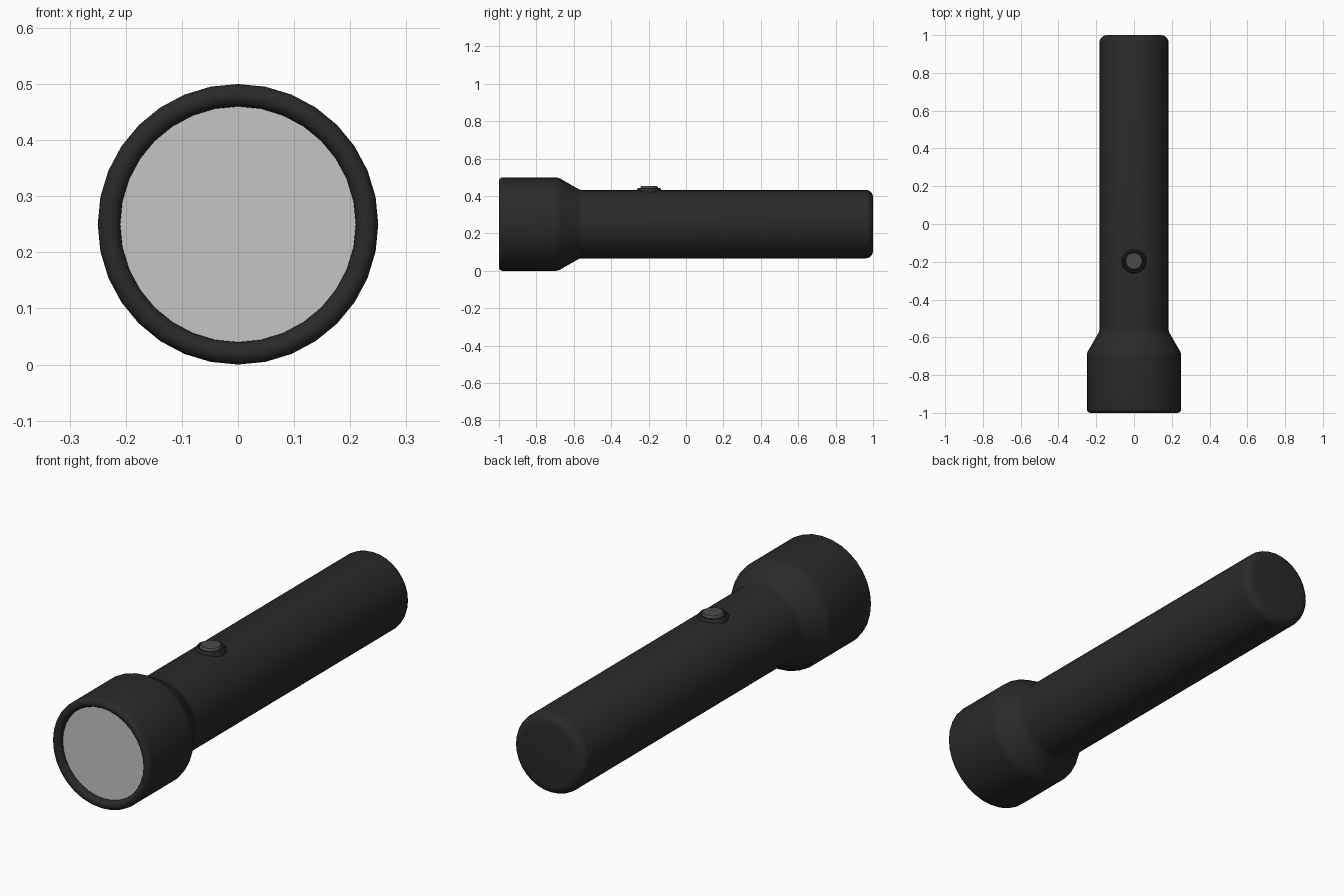
import bpy, bmesh, math

default = bpy.data.objects.get("Cube")
if default:
    bpy.data.objects.remove(default, do_unlink=True)


def material(name, grey):
    mat = bpy.data.materials.new(name)
    mat.use_nodes = True
    colour = (grey, grey, grey, 1)
    mat.diffuse_color = colour
    mat.node_tree.nodes["Principled BSDF"].inputs["Base Color"].default_value = colour
    return mat


black = material("matte black", 0.023)
dark_grey = material("button grey", 0.07)
lens_grey = material("lens grey", 0.56)

SIDES = 32
AXIS_Z = 0.25


def arc(r, a, radius, start, end, steps=4):
    """Rounded corner as (radius, along) points, centred on (r, a)."""
    angles = [math.radians(start + (end - start) * i / steps) for i in range(steps + 1)]
    return [(r + radius * math.cos(t), a + radius * math.sin(t)) for t in angles]


def lathe(name, profile, mat, place):
    """Revolve (radius, along) points; place maps (u, v, along) to a position."""
    bm = bmesh.new()
    rings = []
    for r, a in profile:
        if r == 0:
            rings.append([bm.verts.new(place(0, 0, a))] * SIDES)
        else:
            rings.append([bm.verts.new(place(r * math.cos(t), r * math.sin(t), a))
                          for t in (math.tau * i / SIDES for i in range(SIDES))])
    for low, high in zip(rings, rings[1:]):
        for i in range(SIDES):
            j = (i + 1) % SIDES
            corners = dict.fromkeys((low[i], low[j], high[j], high[i]))
            bm.faces.new(list(corners))
    bmesh.ops.recalc_face_normals(bm, faces=bm.faces)
    mesh = bpy.data.meshes.new(name)
    bm.to_mesh(mesh)
    bm.free()
    mesh.materials.append(mat)
    obj = bpy.data.objects.new(name, mesh)
    bpy.context.collection.objects.link(obj)
    bpy.ops.object.select_all(action="DESELECT")
    obj.select_set(True)
    bpy.context.view_layer.objects.active = obj
    bpy.ops.object.shade_smooth_by_angle(angle=math.radians(40))
    return obj


def along_body(u, v, a):
    return (u, a, AXIS_Z + v)


def on_top(u, v, a):
    return (u, v - 0.197, a)


# Head, flared neck, barrel and tail in one turned casing, closed behind the lens
casing = [(0, -0.955), (0.21, -0.955), (0.21, -0.98)]
casing += arc(0.23, -0.98, 0.02, 180, 360, 8)
casing += arc(0.19, -0.70, 0.06, 0, 35)
casing += arc(0.233, -0.555, 0.05, 215, 180)
casing += arc(0.143, 0.96, 0.04, 0, 90, 5)
casing += [(0, 1)]
lathe("casing", casing, black, along_body)

# Flat lens set just inside the rim
lathe("lens", [(0, -0.972), (0.211, -0.972), (0.211, -0.96), (0, -0.96)],
      lens_grey, along_body)

# Switch collar and push button
lathe("switch_collar", [(0.065, 0.40), (0.064, 0.436), (0.058, 0.444),
                        (0.052, 0.444), (0.049, 0.436), (0.049, 0.40)],
      black, on_top)
lathe("switch_button", [(0.047, 0.40), (0.047, 0.446), (0.042, 0.453), (0, 0.455)],
      dark_grey, on_top)
